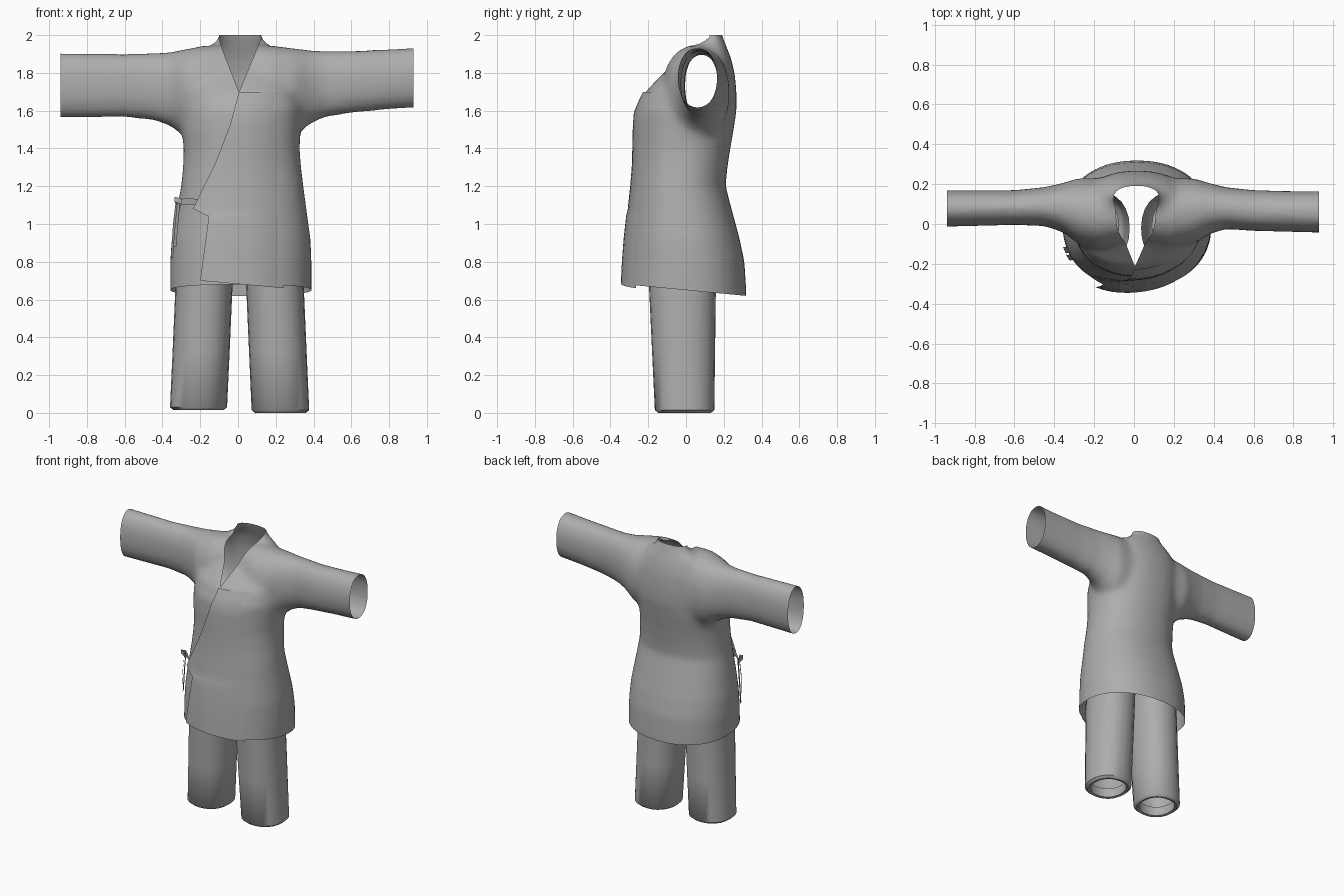
import bpy, bmesh, math
from mathutils import Vector, Matrix

if "Cube" in bpy.data.objects:
    bpy.data.objects.remove(bpy.data.objects["Cube"])


def material(name, v):
    m = bpy.data.materials.new(name)
    m.diffuse_color = (v, v, v, 1)
    m.use_nodes = True
    m.node_tree.nodes["Principled BSDF"].inputs["Base Color"].default_value = m.diffuse_color
    return m


CLOTH = material("grey cloth", 0.42)
OPENING = material("opening helper", 0.1)


def make(name, bm, mats=(CLOTH,)):
    me = bpy.data.meshes.new(name)
    bm.to_mesh(me)
    bm.free()
    ob = bpy.data.objects.new(name, me)
    bpy.context.collection.objects.link(ob)
    for m in mats:
        me.materials.append(m)
    return ob


def activate(ob):
    bpy.ops.object.select_all(action='DESELECT')
    ob.select_set(True)
    bpy.context.view_layer.objects.active = ob


def modify(ob, kind, **props):
    mod = ob.modifiers.new(kind, kind)
    for k, v in props.items():
        setattr(mod, k, v)
    activate(ob)
    bpy.ops.object.modifier_apply(modifier=mod.name)


def oval(a0, a1, b0, b1, n=32, e=2.2):
    pts = []
    for i in range(n):
        t = 2 * math.pi * i / n
        c, s = math.cos(t), math.sin(t)
        f = lambda v: math.copysign(abs(v) ** (2 / e), v)
        pts.append(((a0 + a1) / 2 + (a1 - a0) / 2 * f(c), (b0 + b1) / 2 + (b1 - b0) / 2 * f(s)))
    return pts


def loft(name, rings, caps=True):
    bm = bmesh.new()
    loops = [[bm.verts.new(p) for p in r] for r in rings]
    n = len(loops[0])
    for a, b in zip(loops, loops[1:]):
        for i in range(n):
            bm.faces.new((a[i], a[(i + 1) % n], b[(i + 1) % n], b[i]))
    if caps:
        bm.faces.new(loops[0][::-1])
        bm.faces.new(loops[-1])
    bmesh.ops.recalc_face_normals(bm, faces=bm.faces)
    return make(name, bm)


def subtract(ob, cutter):
    modify(ob, 'BOOLEAN', operation='DIFFERENCE', object=cutter, solver='EXACT')
    bpy.data.objects.remove(cutter)


def cutter_box(lo, hi, tilt=0.0):
    bm = bmesh.new()
    lo, hi = Vector(lo), Vector(hi)
    bmesh.ops.create_cube(bm, size=1, matrix=Matrix.Diagonal((*(hi - lo), 1)))
    for v in bm.verts:
        v.co += (lo + hi) / 2
        v.co.z += tilt * v.co.y
    for f in bm.faces:
        f.material_index = 1
    return make("cutter", bm, (CLOTH, OPENING))


# Torso sections: z, left, right, front, back
TORSO = [(0.50, -0.36, 0.39, -0.325, 0.32), (0.64, -0.36, 0.39, -0.325, 0.32),
         (0.80, -0.36, 0.39, -0.315, 0.31), (0.92, -0.352, 0.385, -0.305, 0.285),
         (1.05, -0.33, 0.367, -0.29, 0.25), (1.20, -0.302, 0.347, -0.275, 0.21),
         (1.30, -0.292, 0.335, -0.267, 0.22), (1.40, -0.288, 0.327, -0.265, 0.235),
         (1.50, -0.30, 0.333, -0.265, 0.253), (1.60, -0.30, 0.34, -0.26, 0.268),
         (1.70, -0.30, 0.33, -0.215, 0.268), (1.80, -0.28, 0.30, -0.12, 0.258),
         (1.88, -0.23, 0.25, -0.03, 0.238), (1.93, -0.175, 0.195, 0.04, 0.218),
         (1.965, -0.115, 0.14, 0.07, 0.205), (2.0, -0.10, 0.125, 0.09, 0.19),
         (2.06, -0.10, 0.125, 0.10, 0.18)]
robe = loft("robe", [[(x, y, z) for x, y in oval(l, r, f, b)] for z, l, r, f, b in TORSO])

# Sleeve sections: x, front, back, bottom, top
LEFT = [(-1.0, -0.015, 0.17, 1.56, 1.905), (-0.80, -0.01, 0.17, 1.562, 1.902),
        (-0.60, -0.005, 0.17, 1.565, 1.90), (-0.45, -0.01, 0.185, 1.55, 1.905),
        (-0.36, -0.04, 0.205, 1.52, 1.91), (-0.28, -0.10, 0.23, 1.46, 1.925),
        (-0.18, -0.13, 0.23, 1.42, 1.945), (0.0, -0.1, 0.2, 1.4, 1.95)]
RIGHT = [(1.0, -0.045, 0.165, 1.62, 1.938), (0.80, -0.04, 0.165, 1.607, 1.925),
         (0.60, -0.035, 0.17, 1.588, 1.917), (0.46, -0.025, 0.185, 1.565, 1.917),
         (0.38, -0.05, 0.205, 1.53, 1.92), (0.30, -0.10, 0.23, 1.46, 1.93),
         (0.18, -0.13, 0.23, 1.42, 1.945), (0.0, -0.1, 0.2, 1.4, 1.95)]
for rows in (LEFT, RIGHT):
    sleeve = loft("sleeve", [[(x, y, z) for y, z in oval(f, b, lo, hi)] for x, f, b, lo, hi in rows])
    modify(robe, 'BOOLEAN', operation='UNION', object=sleeve, solver='EXACT')
    bpy.data.objects.remove(sleeve)

# Blend the shoulders into one cloth surface
modify(robe, 'REMESH', mode='VOXEL', voxel_size=0.02)
modify(robe, 'SMOOTH', factor=0.5, iterations=8)
robe.data.materials.clear()
for m in (CLOTH, OPENING):
    robe.data.materials.append(m)

# Open the cuffs, hem and collar
subtract(robe, cutter_box((-1.2, -1, 1.2), (-0.94, 1, 2.3)))
subtract(robe, cutter_box((0.93, -1, 1.2), (1.2, 1, 2.3)))
subtract(robe, cutter_box((-1, -1, 0.2), (1, 1, 0.65), -0.095))
subtract(robe, cutter_box((-0.5, -1, 2.0), (0.5, 1, 2.4)))
# V neck
bm = bmesh.new()
vee = [(0.005, 1.70), (0.135, 2.01), (0.135, 2.1), (-0.11, 2.1), (-0.11, 2.01), (-0.085, 1.93)]
sides = [[bm.verts.new((x, y, z)) for x, z in vee] for y in (-0.6, 0.125)]
bm.faces.new(sides[0])
bm.faces.new(sides[1][::-1])
for i in range(6):
    j = (i + 1) % 6
    bm.faces.new((sides[0][j], sides[0][i], sides[1][i], sides[1][j]))
bmesh.ops.recalc_face_normals(bm, faces=bm.faces)
for f in bm.faces:
    f.material_index = 1
subtract(robe, make("cutter", bm, (CLOTH, OPENING)))

bm = bmesh.new()
bm.from_mesh(robe.data)
bmesh.ops.delete(bm, geom=[f for f in bm.faces if f.material_index == 1], context='FACES')
bm.to_mesh(robe.data)
bm.free()
robe.data.materials.pop(index=1)
bpy.data.materials.remove(OPENING)


def lerp_rows(rows, z):
    for a, b in zip(rows, rows[1:]):
        if a[0] <= z <= b[0]:
            t = (z - a[0]) / (b[0] - a[0])
            return [p + (q - p) * t for p, q in zip(a, b)][1:]


def front_y(x, z):
    l, r, f, b = lerp_rows(TORSO, z)
    u = min(1, abs(x - (l + r) / 2) / ((r - l) / 2))
    return (f + b) / 2 - (b - f) / 2 * (1 - u ** 2.2) ** (1 / 2.2)


# Overlapping front flap with a diagonal edge and a notch at the tie
EDGE = [(0.70, -0.20), (1.04, -0.155), (1.08, -0.238), (1.16, -0.20),
        (1.32, -0.12), (1.53, -0.04), (1.70, 0.005)]
levels = sorted({0.70, 1.04, 1.08, 1.70} | {0.75 + 0.06 * i for i in range(16)})
bm = bmesh.new()
grid = []
for z in levels:
    x0 = lerp_rows(EDGE, z)[0]
    row = []
    for i in range(11):
        t = i / 10
        x = x0 + (0.24 - x0) * t
        zz = z - 0.09 * (x + 0.2) * max(0, 1 - (z - 0.70) / 0.3)
        lift = (0.012 + 0.028 * min(1, (1.7 - z) / 0.6)) * (1 - t) ** 0.8 - 0.006 * t
        row.append(bm.verts.new((x, front_y(x, zz) - lift, zz)))
    grid.append(row)
for a, b in zip(grid, grid[1:]):
    for i in range(10):
        bm.faces.new((a[i], a[i + 1], b[i + 1], b[i]))
flap = make("front_flap", bm)

# Trouser legs with turned-in hems: z, left, right, front, back
parts = [robe, flap]
for name, x0, x1, dx, z0 in (("left_leg", -0.36, -0.058, 0.028, 0.015), ("right_leg", 0.072, 0.377, -0.028, 0.0)):
    rows = [(z0 + 0.07, 0.035, 0.0, 0.035), (z0 + 0.004, 0.035, 0.0, 0.035), (z0, 0.018, 0.0, 0.018),
            (z0 + 0.015, 0.0, 0.0, 0.0), (0.33, 0.0, 0.5, 0.0), (0.65, 0.0, 1.0, 0.0), (0.85, 0.0, 1.3, 0.0)]
    rings = []
    for z, inset, k, _ in rows:
        rings.append([(x, y, z) for x, y in oval(x0 + dx * k + inset, x1 + dx * k - inset,
                                                 -0.165 - 0.03 * k + inset, 0.15 + 0.008 * k - inset, 24)])
    parts.append(loft(name, rings, caps=False))


# Side tie: strap, knot loop and two hanging tails
def ribbon(name, path, half):
    bm = bmesh.new()
    h = Vector(half)
    pairs = [(bm.verts.new(Vector(p) - h), bm.verts.new(Vector(p) + h)) for p in path]
    for a, b in zip(pairs, pairs[1:]):
        bm.faces.new((a[0], b[0], b[1], a[1]))
    parts.append(make(name, bm))


ribbon("tie_strap", [(-0.20, -0.26, 1.115), (-0.26, -0.205, 1.12), (-0.325, -0.14, 1.115)], (0, 0, 0.016))
ribbon("tie_loop", [(-0.325, -0.14, 1.11), (-0.335, -0.18, 1.13), (-0.30, -0.19, 1.12),
                    (-0.31, -0.15, 1.09), (-0.325, -0.14, 1.11)], (0, 0, 0.014))
ribbon("tie_tail_front", [(-0.315, -0.165, 1.11), (-0.325, -0.17, 1.0), (-0.335, -0.165, 0.88)], (0.008, -0.014, 0))
ribbon("tie_tail_back", [(-0.325, -0.135, 1.11), (-0.338, -0.13, 1.0), (-0.35, -0.13, 0.82)], (0.006, -0.015, 0))

for ob in parts:
    activate(ob)
    bpy.ops.object.shade_smooth_by_angle(angle=math.radians(50))
